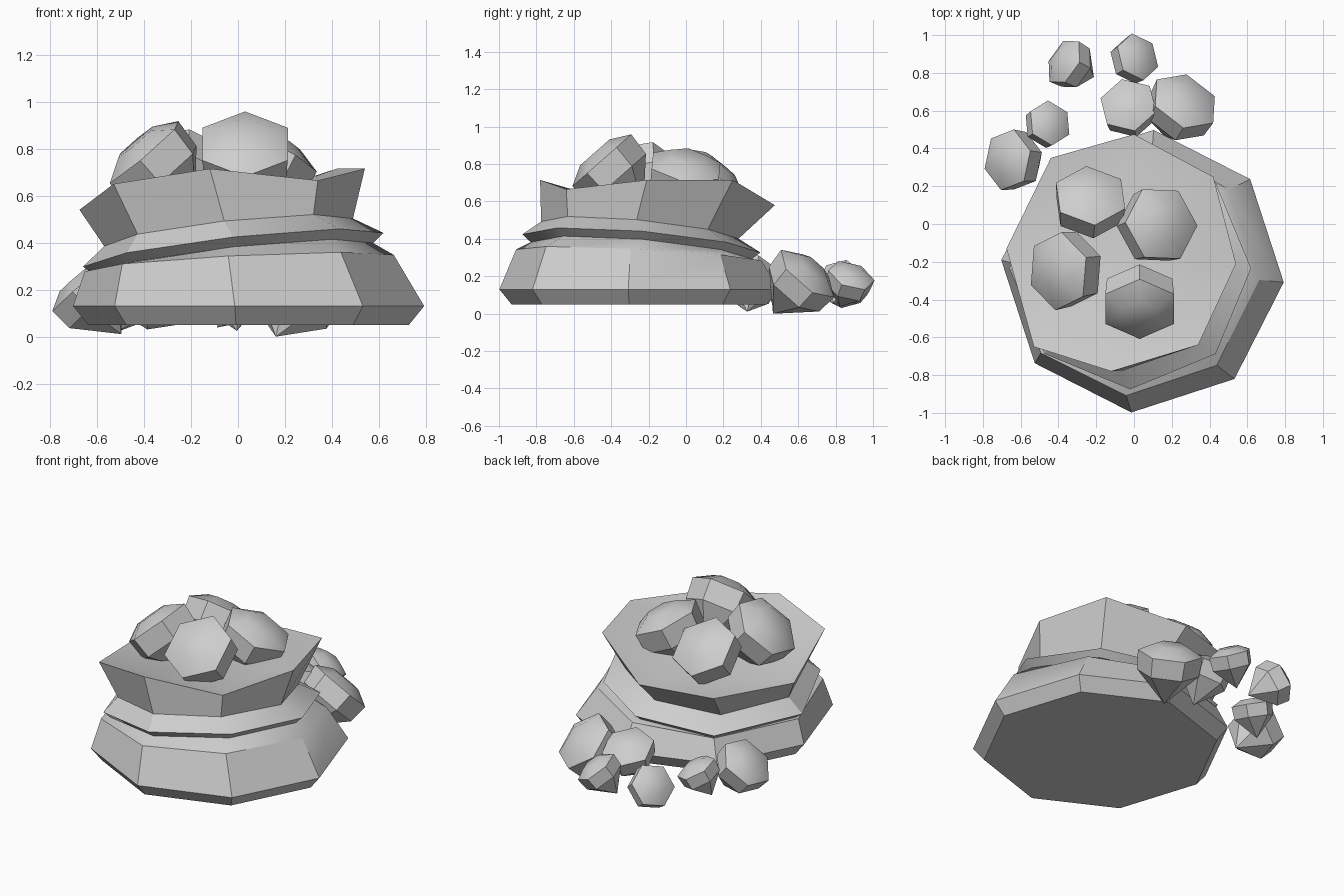
import bpy, bmesh
from math import sin, cos, radians, pi
from mathutils import Vector

cube = bpy.data.objects.get("Cube")
if cube:
    bpy.data.objects.remove(cube, do_unlink=True)

grey = bpy.data.materials.new("plain_grey")
grey.use_nodes = True
COLOUR = (0.62, 0.62, 0.62, 1)
grey.diffuse_color = COLOUR
grey.node_tree.nodes["Principled BSDF"].inputs["Base Color"].default_value = COLOUR


def finish(bm, name, angle):
    bmesh.ops.recalc_face_normals(bm, faces=bm.faces)
    mesh = bpy.data.meshes.new(name)
    bm.to_mesh(mesh)
    bm.free()
    mesh.materials.append(grey)
    ob = bpy.data.objects.new(name, mesh)
    bpy.context.collection.objects.link(ob)
    bpy.ops.object.select_all(action="DESELECT")
    ob.select_set(True)
    bpy.context.view_layer.objects.active = ob
    bpy.ops.object.shade_smooth_by_angle(angle=radians(angle))


def bridge(bm, a, b):
    n = len(a)
    for i in range(n):
        bm.faces.new((a[i], a[(i + 1) % n], b[(i + 1) % n], b[i]))


def ring(bm, cx, cy, r, turn, base, sx=0, sy=0, back=0):
    """Octagon on the plane z = base + sx * x + sy * y; back twists its rear corners."""
    verts = []
    for i in range(8):
        a = radians(turn + 45 * i + (back if i in (2, 3) else 0))
        x, y = cx + r * cos(a), cy + r * sin(a)
        verts.append(bm.verts.new((x, y, base + sx * x + sy * y)))
    return verts


# Sack: flat base, bulging body, tilted tie fold, uneven flared rim, shallow mouth
rim = [Vector(p) for p in (
    (0.54, -0.21, 0.715), (0.42, 0.25, 0.715), (0, 0.475, 0.58), (-0.44, 0.35, 0.56),
    (-0.675, -0.13, 0.54), (-0.53, -0.65, 0.65), (-0.12, -0.78, 0.715), (0.34, -0.64, 0.665))]
middle = Vector((-0.09, -0.15, 0.61))
bm = bmesh.new()
rings = [
    ring(bm, 0.045, -0.25, 0.685, -4.5, 0.05),
    ring(bm, 0.045, -0.25, 0.75, -4.5, 0.13),
    ring(bm, 0.005, -0.25, 0.66, -4, 0.3, 0.05, -0.05, -4),
    ring(bm, -0.02, -0.235, 0.595, 0, 0.314, 0.112, -0.085, -9),
    ring(bm, -0.02, -0.235, 0.64, 0, 0.352, 0.112, -0.085, -9),
    ring(bm, -0.04, -0.245, 0.53, -2, 0.425, 0.108, -0.095, -5),
    [bm.verts.new(p) for p in rim],
    [bm.verts.new(p.lerp(middle, 0.25) - Vector((0, 0, 0.02))) for p in rim],
]
for low, high in zip(rings, rings[1:]):
    bridge(bm, low, high)
bm.faces.new(rings[0])
mouth = bm.verts.new(middle)
for i in range(8):
    bm.faces.new((rings[-1][i], rings[-1][(i + 1) % 8], mouth))
finish(bm, "sack", 30)


def gem(name, centre, axis, r, turn=0):
    """Six-sided stone: low dome, straight girdle and pointed underside."""
    n = Vector(axis).normalized()
    u = Vector((0, 0, 1)) - n * n.z
    u.normalize()
    v = n.cross(u)
    c = Vector(centre)
    bm = bmesh.new()

    def hexagon(depth, scale):
        out = []
        for i in range(6):
            a = radians(turn) + i * pi / 3
            out.append(bm.verts.new(c + n * depth * r + (u * cos(a) + v * sin(a)) * scale * r))
        return out

    crown, top, low = hexagon(0.27, 0.5), hexagon(0, 1), hexagon(-0.62, 0.95)
    bridge(bm, crown, top)
    bridge(bm, top, low)
    bm.faces.new(crown)
    tip = bm.verts.new(c - n * 1.6 * r)
    for i in range(6):
        bm.faces.new((low[i], low[(i + 1) % 6], tip))
    finish(bm, name, 35)


# Stones heaped in the mouth
gem("heap_gem_front", (0.03, -0.45, 0.82), (0, -0.66, 0.75), 0.21)
gem("heap_gem_left", (0.145, 0.0, 0.79), (0.42, 0.15, 0.9), 0.21, -20)
gem("heap_gem_back", (-0.23, 0.15, 0.76), (0.05, 0.62, 0.78), 0.2, 10)
gem("heap_gem_right", (-0.4, -0.25, 0.785), (-0.65, -0.08, 0.76), 0.21, 15)

# Stones spilled on the ground behind
gem("spilled_gem_large", (0.27, 0.65, 0.215), (0.36, 0.61, 0.71), 0.19, 20)
gem("spilled_gem_middle", (-0.03, 0.63, 0.25), (-0.1, 0.4, 0.9), 0.155)
gem("spilled_gem_far", (0.02, 0.885, 0.205), (0.52, 0.3, 0.8), 0.13, 10)
gem("spilled_gem_tipped", (-0.37, 0.86, 0.18), (-0.77, 0.4, 0.6), 0.135, 15)
gem("spilled_gem_small", (-0.445, 0.535, 0.19), (0.4, 0.25, 0.88), 0.123)
gem("spilled_gem_right", (-0.67, 0.34, 0.21), (-0.65, 0.05, 0.75), 0.165, 20)
